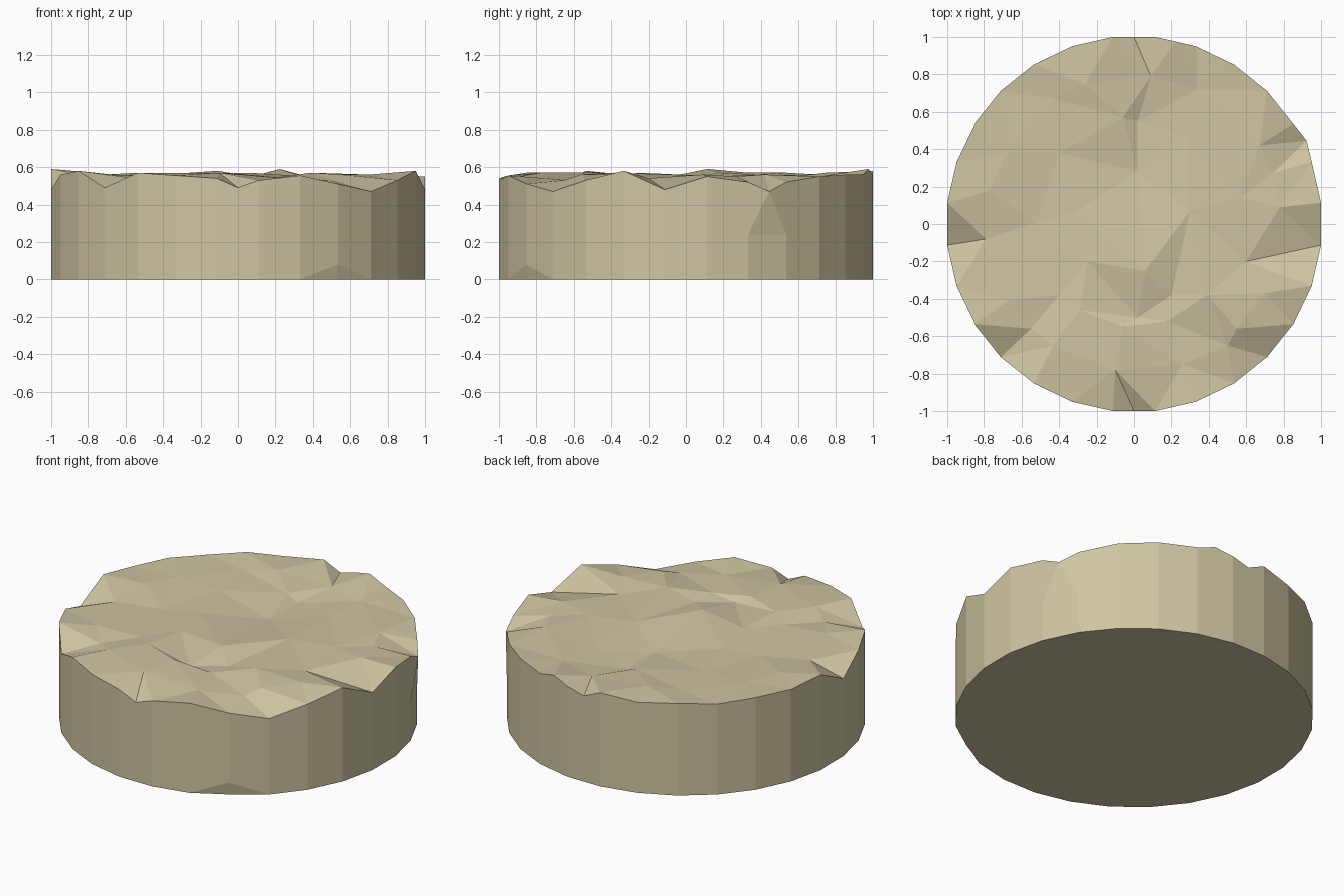
import bpy, bmesh, math
from mathutils import Vector
from mathutils.geometry import delaunay_2d_cdt

if "Cube" in bpy.data.objects:
    bpy.data.objects.remove(bpy.data.objects["Cube"])

N = 28
R = 1 / math.cos(math.pi / N)

# rim heights, counter-clockwise from +x
rim_z = [.55, .52, .52, .55, .56, .56, .56, .58, .56, .57, .56, .57, .57, .59,
         .48, .56, .58, .49, .57, .555, .54, .53, .555, .51, .47, .53, .58, .48]
# extra chipped rim points halfway along a side: side -> (radius, height)
chips = {1: (1.024, .47), 5: (1.0005, .59), 6: (1.0, .53), 20: (1.0, .49)}

# broken top surface: x, y, z
top = [(-.26, .75, .57), (-.06, .57, .55), (.02, .55, .52), (.02, .28, .52),
       (.09, .79, .55), (.34, .72, .55), (.29, .47, .54), (.30, .07, .555),
       (.67, .42, .56), (.74, .27, .55), (.57, .14, .55), (.78, .09, .56),
       (.60, -.20, .54), (.70, -.37, .56), (.39, -.38, .57), (.20, -.38, .53),
       (.06, -.25, .57), (-.06, -.55, .57), (.02, -.50, .53), (-.10, -.78, .57),
       (.18, -.52, .54), (.26, -.75, .54), (.50, -.65, .53), (.55, -.56, .56),
       (-.25, -.20, .56), (-.29, -.46, .57), (-.40, -.38, .55), (-.43, -.65, .57),
       (-.67, -.41, .56), (-.55, -.56, .54), (-.79, -.08, .55), (-.77, .18, .57),
       (-.68, .38, .56), (-.40, .38, .55), (-.43, .67, .555), (-.52, .01, .54),
       (-.31, .07, .55)]


def polar(r, k, z):
    a = (k + .5) * 2 * math.pi / N
    return Vector((r * math.cos(a), r * math.sin(a), z))


bm = bmesh.new()
base = [bm.verts.new(polar(R * (.985 if i == 23 else 1), i, 0)) for i in range(N)]
rim = [bm.verts.new(polar(R, i, z)) for i, z in enumerate(rim_z)]
mid = {i: bm.verts.new(polar(r, i + .5, z)) for i, (r, z) in chips.items()}
worn = bm.verts.new(polar(R, 23, .08))

# side walls
for i in range(N):
    j = (i + 1) % N
    m = [mid[i]] if i in mid else []
    if i == 1:
        # bulging side
        a, b = (bm.verts.new(polar(R, k, .24)) for k in (i, j))
        bm.faces.new((base[i], base[j], b, a))
        bm.faces.new((a, b, m[0]))
        bm.faces.new((a, m[0], rim[i]))
        bm.faces.new((b, rim[j], m[0]))
    elif i in (22, 23):
        # worn bottom corner
        bm.faces.new((base[i], base[j], worn))
        quad = (base[i], worn, rim[j], rim[i]) if i == 22 else (worn, base[j], rim[j], rim[i])
        bm.faces.new(quad)
    else:
        bm.faces.new([base[i], base[j], rim[j]] + m + [rim[i]])
bm.faces.new(base[::-1])

# faceted top
ring = []
for i in range(N):
    ring.append(rim[i])
    if i in mid:
        ring.append(mid[i])
verts = ring + [bm.verts.new(p) for p in top]
n = len(ring)
out = delaunay_2d_cdt([v.co.xy for v in verts], [], [list(range(n))], 1, 1e-5)
for f in out[2]:
    ids = [out[3][k][0] for k in f]
    bm.faces.new([verts[k] for k in ids])

bmesh.ops.recalc_face_normals(bm, faces=bm.faces)
me = bpy.data.meshes.new("broken_column_drum")
bm.to_mesh(me)
bm.free()
mat = bpy.data.materials.new("sandstone")
mat.diffuse_color = (.62, .56, .36, 1)
mat.use_nodes = True
mat.node_tree.nodes["Principled BSDF"].inputs["Base Color"].default_value = mat.diffuse_color
me.materials.append(mat)
bpy.context.collection.objects.link(bpy.data.objects.new("broken_column_drum", me))
